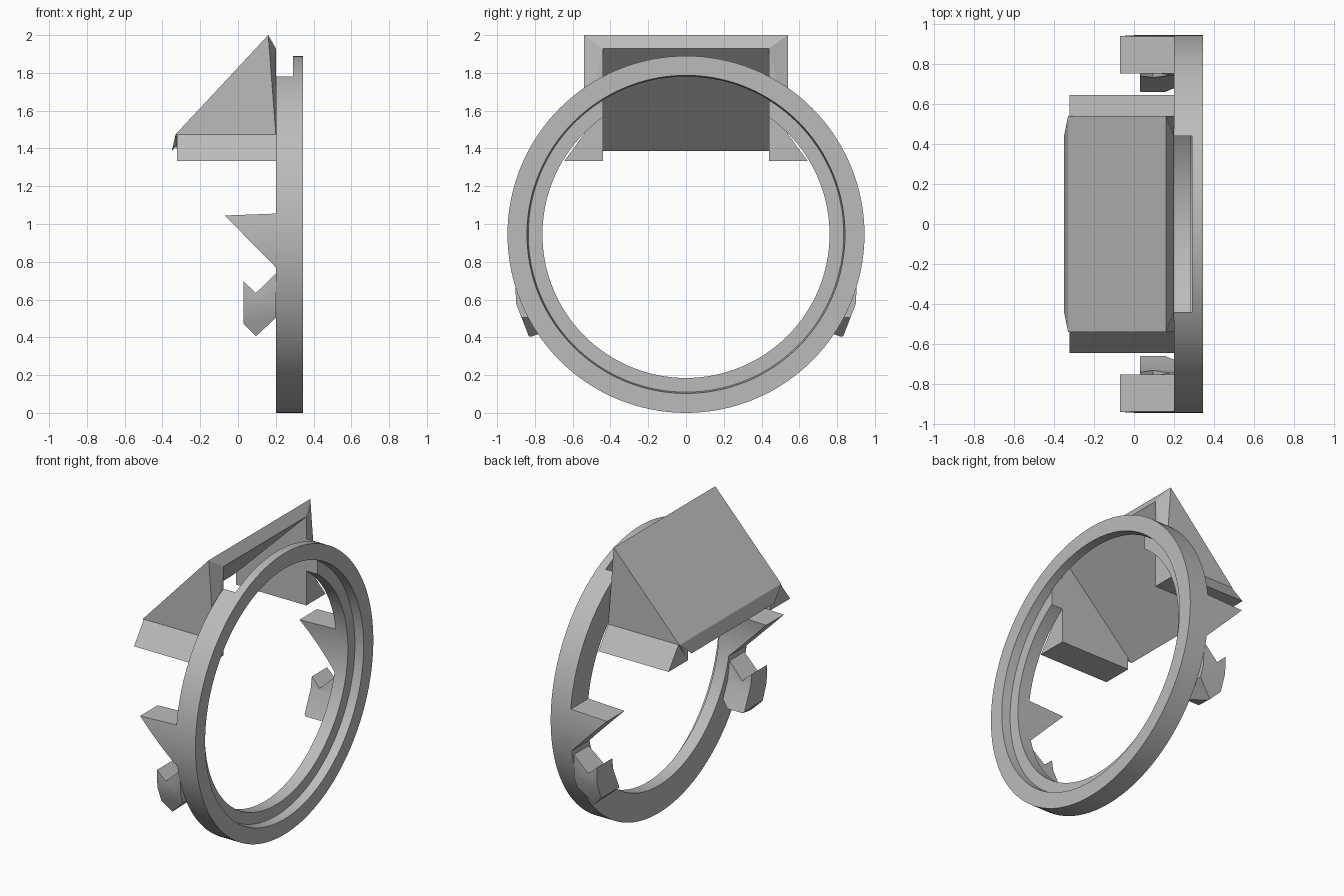
import bpy, bmesh, math
from mathutils import Matrix, Vector

cube = bpy.data.objects.get("Cube")
if cube:
    bpy.data.objects.remove(cube, do_unlink=True)

CZ = 0.945          # height of the ring axis
R_OUT, R_IN = 0.945, 0.76

grey = bpy.data.materials.new("plain_grey")
grey.use_nodes = True
grey.diffuse_color = (0.5, 0.5, 0.5, 1)
grey.node_tree.nodes["Principled BSDF"].inputs["Base Color"].default_value = (0.5, 0.5, 0.5, 1)


def finish(name, bm):
    bmesh.ops.recalc_face_normals(bm, faces=bm.faces)
    mesh = bpy.data.meshes.new(name)
    bm.to_mesh(mesh)
    bm.free()
    mesh.materials.append(grey)
    obj = bpy.data.objects.new(name, mesh)
    bpy.context.collection.objects.link(obj)
    return obj


def hull(name, points):
    bm = bmesh.new()
    verts = [bm.verts.new(p) for p in points]
    bmesh.ops.convex_hull(bm, input=verts)
    bmesh.ops.dissolve_limit(bm, angle_limit=0.01, verts=bm.verts, edges=bm.edges)
    return finish(name, bm)


def prism(name, points, offset):
    bm = bmesh.new()
    face = bm.faces.new([bm.verts.new(p) for p in points])
    out = bmesh.ops.extrude_face_region(bm, geom=[face], use_keep_orig=True)
    moved = [g for g in out["geom"] if isinstance(g, bmesh.types.BMVert)]
    bmesh.ops.translate(bm, verts=moved, vec=Vector(offset))
    return finish(name, bm)


def revolve(name, profile, steps=128):
    """Turn a closed (x, radius) profile about the ring axis."""
    bm = bmesh.new()
    loops = []
    for i in range(steps):
        turn = Matrix.Rotation(2 * math.pi * i / steps, 3, "X")
        loops.append([bm.verts.new(turn @ Vector((x, 0, r)) + Vector((0, 0, CZ)))
                      for x, r in profile])
    n = len(profile)
    for i in range(steps):
        a, b = loops[i], loops[(i + 1) % steps]
        for j in range(n):
            k = (j + 1) % n
            bm.faces.new((a[j], a[k], b[k], b[j]))
    return finish(name, bm)


def combine(obj, cutter, operation):
    mod = obj.modifiers.new("shape", "BOOLEAN")
    mod.operation, mod.object, mod.solver = operation, cutter, "EXACT"
    bpy.context.view_layer.objects.active = obj
    bpy.ops.object.modifier_apply(modifier=mod.name)
    bpy.data.objects.remove(cutter, do_unlink=True)


def smooth(obj):
    bpy.ops.object.select_all(action="DESELECT")
    obj.select_set(True)
    bpy.context.view_layer.objects.active = obj
    bpy.ops.object.shade_smooth_by_angle(angle=math.radians(25))


# Stepped ring with a notch where the hood opens
ring = revolve("ring", [(0.2, R_IN), (0.2, R_OUT), (0.345, R_OUT),
                        (0.345, 0.842), (0.285, 0.835), (0.285, R_IN)])
notch = prism("notch_cutter", [(0.1, -0.44, 1.4), (0.29, -0.44, 1.4),
                               (0.29, -0.44, 2.1), (0.1, -0.44, 2.1)], (0, 0.88, 0))
combine(ring, notch, "DIFFERENCE")
smooth(ring)

# Pointed side teeth, following the curve of the ring
teeth = revolve("side_teeth", [(-0.2, R_IN), (-0.2, R_OUT), (0.201, R_OUT), (0.201, R_IN)])
wedge = prism("teeth_cutter", [(-0.07, -1.2, 1.045), (0.25, -1.2, 1.057),
                               (0.25, -1.2, 0.72)], (0, 2.4, 0))
combine(teeth, wedge, "INTERSECT")
smooth(teeth)

for s, side in ((1, "back"), (-1, "front")):
    # Chevron hook below each tooth
    section = [(0.75, 0.75), (0.905, 0.75), (0.9, 0.58), (0.83, 0.4), (0.66, 0.46), (0.73, 0.62)]
    hook = prism(side + "_hook", [(0, s * y, z) for y, z in section], (0.202, 0, 0))
    chevron = [(0.03, 0.695), (0.095, 0.635), (0.25, 0.785),
               (0.25, 0.55), (0.095, 0.405), (0.03, 0.47)]
    cutter = prism("hook_cutter", [(x, -1.2, z) for x, z in chevron], (0, 2.4, 0))
    combine(hook, cutter, "INTERSECT")
    smooth(hook)

    # Cheek wall of the hood with a mitred opening edge
    hull(side + "_cheek", [(x, s * y, z) for x, y, z in (
        (-0.33, 0.54, 1.475), (0.16, 0.54, 2.0), (0.2, 0.54, 1.475), (0.2, 0.44, 1.93),
        (0.2, 0.44, 1.34), (-0.32, 0.44, 1.42), (-0.32, 0.44, 1.34))])

    # Flared foot under the cheek
    foot = [(0.44, 1.333), (0.645, 1.333), (0.54, 1.475), (0.44, 1.475)]
    hull(side + "_foot", [(x, s * y, z) for y, z in foot for x in (-0.322, 0.2)])

# Sloping hood plate
hull("hood_plate", [(x, s * y, z) for s in (1, -1) for x, y, z in (
    (-0.33, 0.54, 1.475), (0.16, 0.54, 2.0), (0.2, 0.44, 1.93), (-0.35, 0.44, 1.387))])
